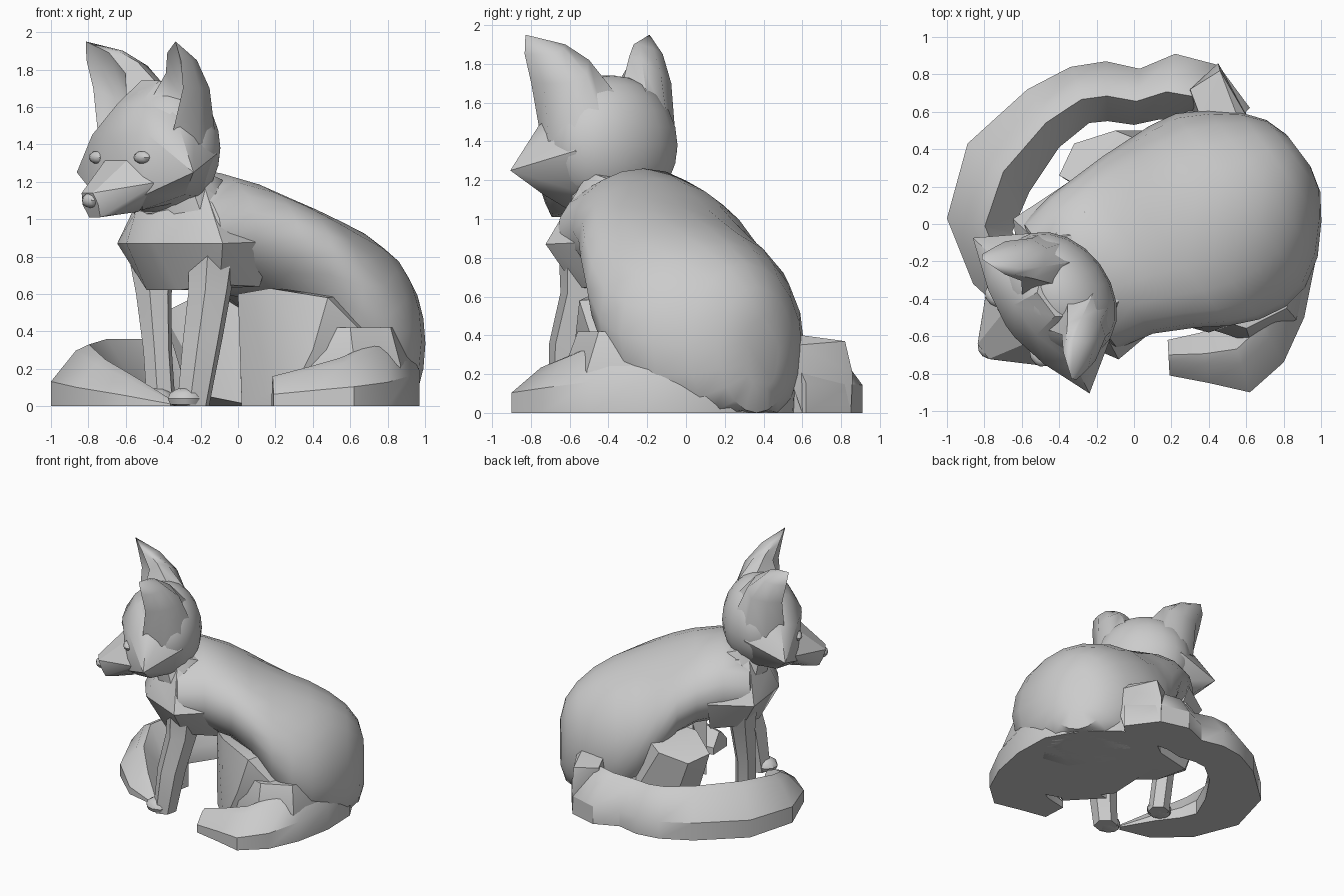
import bpy, bmesh, math
from mathutils import Vector

fur = bpy.data.materials.new("grey fur")
fur.diffuse_color = (0.6, 0.6, 0.6, 1)


def place(s, v, z, o=(-0.34, -0.33)):
    """Animal frame (forward, right side, up) to world."""
    return Vector((o[0] - 0.8 * s + 0.6 * v, o[1] - 0.6 * s - 0.8 * v, z))


def head(s, v, z):
    return place(s, v, z, (-0.55, -0.49))


def world(x, y, z):
    return Vector((x, y, z))


def finish(name, bm, angle=35):
    bmesh.ops.recalc_face_normals(bm, faces=bm.faces)
    me = bpy.data.meshes.new(name)
    bm.to_mesh(me)
    bm.free()
    me.materials.append(fur)
    ob = bpy.data.objects.new(name, me)
    bpy.context.collection.objects.link(ob)
    bpy.ops.object.select_all(action='DESELECT')
    ob.select_set(True)
    bpy.context.view_layer.objects.active = ob
    bpy.ops.object.shade_smooth_by_angle(angle=math.radians(angle))
    return ob


def loft(name, rings, angle=35):
    bm = bmesh.new()
    rows = [[bm.verts.new(p) for p in r] for r in rings]
    n = len(rows[0])
    for a, b in zip(rows, rows[1:]):
        for i in range(n):
            bm.faces.new((a[i], a[(i + 1) % n], b[(i + 1) % n], b[i]))
    bm.faces.new(rows[0])
    bm.faces.new(rows[-1])
    return finish(name, bm, angle)


def hull(name, pts, angle=30):
    bm = bmesh.new()
    for p in pts:
        bm.verts.new(p)
    res = bmesh.ops.convex_hull(bm, input=bm.verts)
    bmesh.ops.delete(bm, geom=[g for g in res["geom_interior"] if isinstance(g, bmesh.types.BMVert)],
                     context='VERTS')
    return finish(name, bm, angle)


def ball(name, frame, c, r, seg=16, rows=10):
    """Ellipsoid in the given frame, flattened at the ground."""
    bm = bmesh.new()
    bmesh.ops.create_uvsphere(bm, u_segments=seg, v_segments=rows, radius=1)
    for w in bm.verts:
        w.co = frame(c[0] + r[0] * w.co.x, c[1] + r[1] * w.co.y, max(0, c[2] + r[2] * w.co.z))
    return finish(name, bm)


def both(pts, frame=head):
    return [frame(s, k * v, z) for s, v, z in pts for k in (1, -1)]


# body: rings of back distance, left edge, right edge, top, bottom
body = [(-0.1, -0.25, 0.25, 1.1, 0.68), (0, -0.42, 0.42, 1.2, 0.64),
        (0.2, -0.45, 0.47, 1.26, 0.62), (0.4, -0.45, 0.58, 1.2, 0.58), (0.55, -0.45, 0.68, 1.13, 0.48),
        (0.7, -0.44, 0.75, 1.07, 0.2), (0.85, -0.43, 0.78, 1.01, -0.05), (1.0, -0.4, 0.76, 0.95, -0.15),
        (1.15, -0.31, 0.67, 0.87, -0.15), (1.28, -0.2, 0.53, 0.77, -0.1), (1.37, -0.08, 0.4, 0.65, 0),
        (1.41, 0.05, 0.26, 0.5, 0.12)]
rings = []
for t, left, right, top, bot in body:
    m, w, c, h = (left + right) / 2, (right - left) / 2, (top + bot) / 2, (top - bot) / 2
    rings.append([place(-t, m + w * math.cos(a), max(0, c + h * math.sin(a)))
                  for a in (math.tau * i / 20 for i in range(20))])
loft("body", rings)

# faceted chest and shoulders under the head
hull("chest", both([(0.03, 0.47, 0.87), (-0.32, 0.45, 0.88), (-0.3, 0.27, 1.16), (0, 0.27, 1.17),
                    (0.16, 0.13, 1.04), (0.23, 0.12, 0.87), (0.08, 0.14, 0.62), (-0.05, 0.34, 0.65),
                    (-0.3, 0.36, 0.64)], place))

# haunch base resting on the ground
base = [(0.25, -0.5), (0.62, -0.62), (0.86, -0.5), (0.95, -0.15), (0.93, 0.1), (0.8, 0.37),
        (0.58, 0.55), (0.3, 0.6), (0.05, 0.42), (0.02, -0.2)]
hull("haunch_base", [(x, y, 0) for x, y in base]
     + [(0.42 + (x - 0.42) * k, y * k, z) for x, y in base for k, z in ((1.02, 0.22), (0.9, 0.42))])

# neck joining chest and head
loft("neck", [[place(s + 0.27 * math.cos(a), 0.3 * math.sin(a) * k, z + 0.08 * math.cos(a))
               for a in (math.tau * i / 12 for i in range(12))]
              for s, z, k in ((-0.1, 0.95, 1.2), (-0.06, 1.12, 1), (-0.02, 1.25, 0.85))])


# front legs and paws: rings of x, y, z, radius
def leg(name, path, n=6):
    loft(name, [[(x + r * math.cos(a), y + r * math.sin(a), z)
                 for a in (math.tau * (i + 0.3) / n for i in range(n))] for x, y, z, r in path], 25)


leg("right_front_leg", [(-0.13, -0.52, 0.86, 0.14), (-0.15, -0.53, 0.62, 0.12),
                        (-0.19, -0.6, 0.35, 0.11), (-0.24, -0.62, 0, 0.09)])
leg("left_front_leg", [(-0.46, -0.06, 0.8, 0.13), (-0.45, -0.1, 0.6, 0.1),
                       (-0.43, -0.17, 0.3, 0.08), (-0.41, -0.2, 0, 0.08)])
ball("right_front_paw", world, (-0.28, -0.64, 0.04), (0.1, 0.09, 0.06), 10, 6)
ball("left_front_paw", world, (-0.44, -0.23, 0.04), (0.1, 0.09, 0.06), 10, 6)

# right hind knee
hull("right_knee", [(0.17, -0.44, 0.63), (0.48, -0.55, 0.58), (0.0, -0.28, 0.6), (0.22, -0.52, 0.1),
                    (0.4, -0.58, 0.3), (0.76, -0.46, 0.3), (0.02, -0.3, 0), (0.6, -0.2, 0),
                    (0.6, -0.2, 0.6), (0.25, -0.54, 0)])


def foot(name, path):
    """Flat-bottomed sections of outer edge, inner edge and height."""
    loft(name, [[(ox, oy, 0), (ox, oy, h * 0.4), (ox * 0.62 + ix * 0.38, oy * 0.62 + iy * 0.38, h * 0.9),
                 (ox * 0.42 + ix * 0.58, oy * 0.42 + iy * 0.58, h), (ix, iy, h * 0.35), (ix, iy, 0)]
                for ox, oy, ix, iy, h in path])


foot("right_hind_foot", [(0.19, -0.81, 0.18, -0.62, 0.16), (0.4, -0.85, 0.36, -0.58, 0.21),
                         (0.62, -0.9, 0.5, -0.5, 0.26), (0.8, -0.74, 0.6, -0.4, 0.32),
                         (0.91, -0.5, 0.62, -0.25, 0.4), (0.97, -0.2, 0.65, -0.05, 0.48),
                         (0.96, 0.1, 0.65, 0.1, 0.48), (0.85, 0.3, 0.6, 0.2, 0.4)])

# left hind leg inside the tail curl
hull("left_knee", [(-0.4, 0.26, 0.5), (-0.32, 0.43, 0.46), (-0.1, 0.5, 0.52), (0.15, 0.4, 0.62),
                   (-0.2, 0.15, 0.6), (0.2, 0.1, 0.6), (-0.28, 0.27, 0.1), (-0.15, 0.42, 0),
                   (0.2, 0.5, 0), (0.1, 0, 0), (-0.15, 0.1, 0.05)])

# tail curled round on the ground
foot("tail", [(0.62, 0.62, 0.4, 0.4, 0.38), (0.45, 0.85, 0.28, 0.55, 0.37), (0.22, 0.91, 0.14, 0.56, 0.36),
              (0.03, 0.83, 0.0, 0.53, 0.33), (-0.15, 0.87, -0.14, 0.55, 0.34),
              (-0.34, 0.84, -0.24, 0.54, 0.35), (-0.57, 0.72, -0.4, 0.41, 0.36),
              (-0.89, 0.43, -0.56, 0.17, 0.36), (-1.0, 0.03, -0.65, -0.04, 0.33),
              (-0.86, -0.32, -0.6, -0.16, 0.25), (-0.62, -0.54, -0.48, -0.32, 0.15),
              (-0.36, -0.6, -0.34, -0.56, 0.03)])
hull("tail_root", [(0.45, 0.86, 0.2), (0.46, 0.82, 0.37), (0.3, 0.72, 0.37), (0.6, 0.58, 0.35), (0.6, 0.6, 0),
                   (0.45, 0.85, 0), (0.3, 0.6, 0), (0.4, 0.45, 0.42), (0.6, 0.45, 0.42)])

# head
ball("skull", head, (-0.18, 0, 1.38), (0.28, 0.37, 0.36), 20, 12)
hull("face", both([(0.0, 0.52, 1.25), (0.11, 0.2, 1.12), (0.1, 0.25, 1.45), (-0.03, 0.36, 1.48),
                   (0.14, 0.04, 1.45), (0.04, 0.1, 1.62), (-0.06, 0.36, 1.13), (0.04, 0.12, 1.05),
                   (-0.3, 0.22, 1.12), (-0.36, 0.14, 1.16), (-0.43, 0.1, 1.27), (-0.3, 0.33, 1.35),
                   (-0.1, 0.08, 1.74), (-0.25, 0.2, 1.66)]))
hull("muzzle", both([(0.06, 0.3, 1.2), (0.1, 0.2, 1.1), (0.12, 0.1, 1.32), (0.05, 0.1, 1.04),
                     (0.32, 0.05, 1.14), (0.3, 0.07, 1.08), (0.27, 0.05, 1.01), (0.2, 0.1, 1.03)]))
ball("nose", head, (0.3, 0, 1.1), (0.04, 0.055, 0.04), 10, 6)

# ears: rounded shell with a hollow front, and eyes
lower = [(0.0, 0.33, 1.45), (-0.14, 0.38, 1.4), (-0.3, 0.32, 1.42), (-0.4, 0.2, 1.45),
         (-0.38, 0.08, 1.6), (-0.2, 0.06, 1.72), (-0.03, 0.12, 1.66)]
upper = [(-0.02, 0.4, 1.7), (-0.13, 0.4, 1.7), (-0.25, 0.33, 1.7), (-0.28, 0.24, 1.75),
         (-0.21, 0.17, 1.82), (-0.13, 0.15, 1.84), (-0.07, 0.18, 1.78)]
high = [(0.01, 0.42, 1.85), (-0.07, 0.41, 1.85), (-0.15, 0.35, 1.85), (-0.15, 0.29, 1.88),
        (-0.1, 0.24, 1.9), (-0.06, 0.23, 1.9), (-0.02, 0.26, 1.89)]
for k, side in ((1, "right"), (-1, "left")):
    bm = bmesh.new()
    rows = [[bm.verts.new(head(s, k * v, z)) for s, v, z in r] for r in (lower, upper, high)]
    top = bm.verts.new(head(0.03, k * 0.4, 1.95))
    pit = bm.verts.new(head(-0.14, k * 0.27, 1.62))
    for a, b in zip(rows, rows[1:]):
        for i in range(6):
            bm.faces.new((a[i], a[i + 1], b[i + 1], b[i]))
    for i in range(6):
        bm.faces.new((rows[2][i], rows[2][i + 1], top))
    rim = [r[0] for r in rows] + [top] + [r[6] for r in reversed(rows)]
    for a, b in zip(rim, rim[1:] + rim[:1]):
        bm.faces.new((a, b, pit))
    bm.faces.new(rows[0])
    finish(side + "_ear", bm, 45)
    ball(side + "_eye", head, (0.1, k * 0.2, 1.33), (0.04, 0.06, 0.035), 10, 6)
